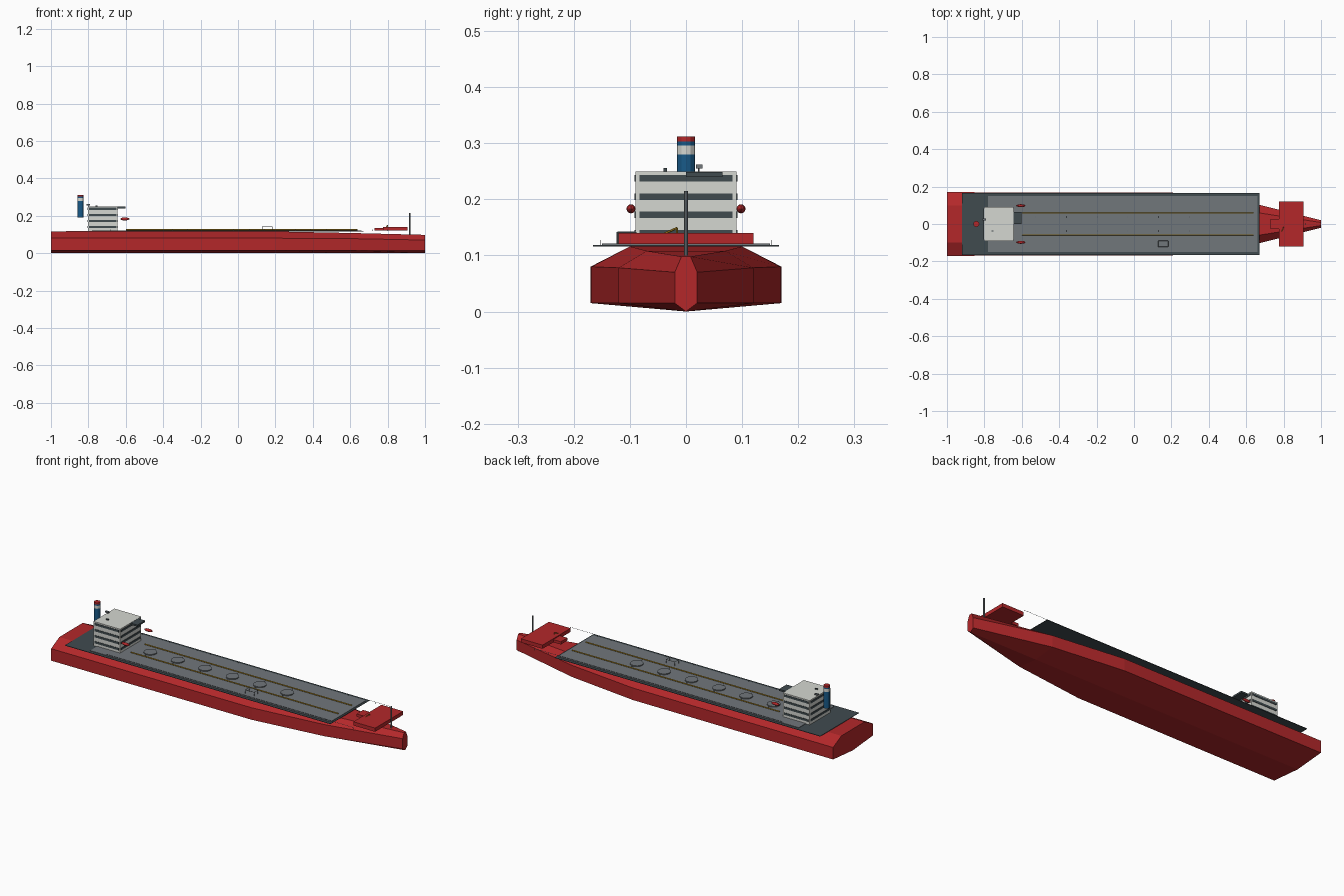
import bpy, bmesh, math
from mathutils import Vector

if "Cube" in bpy.data.objects:
    bpy.data.objects.remove(bpy.data.objects["Cube"])


def material(name, srgb):
    m = bpy.data.materials.new(name)
    m.use_nodes = True
    col = [(c / 255) ** 2.2 for c in srgb] + [1]
    m.diffuse_color = col
    m.node_tree.nodes["Principled BSDF"].inputs["Base Color"].default_value = col
    return m


RED = material("hull red", (178, 44, 46))
DARK = material("dark slate", (66, 76, 80))
GREY = material("deck grey", (112, 118, 122))
WHITE = material("off white", (212, 214, 208))
BLUE = material("funnel blue", (30, 90, 135))
YELLOW = material("pipe yellow", (180, 140, 40))


def finish(name, bm, mat):
    bmesh.ops.recalc_face_normals(bm, faces=bm.faces[:])
    me = bpy.data.meshes.new(name)
    bm.to_mesh(me)
    bm.free()
    me.materials.append(mat)
    ob = bpy.data.objects.new(name, me)
    bpy.context.collection.objects.link(ob)
    return ob


def box(name, mat, x, y, z):
    """Box from (min, max) ranges along each axis."""
    bm = bmesh.new()
    bmesh.ops.create_cube(bm, size=1)
    for v in bm.verts:
        v.co = [r[0] if c < 0 else r[1] for c, r in zip(v.co, (x, y, z))]
    return finish(name, bm, mat)


def rod(name, mat, a, b, r, sides=8):
    """Cylinder between two points."""
    a, b = Vector(a), Vector(b)
    bm = bmesh.new()
    bmesh.ops.create_cone(bm, cap_ends=True, segments=sides, radius1=r,
                          radius2=r, depth=(b - a).length)
    turn = (b - a).to_track_quat("Z", "Y")
    for v in bm.verts:
        v.co = turn @ v.co + (a + b) / 2
    return finish(name, bm, mat)


# Hull: lofted chamfered sections (x, half width, deck half width, shoulder z, top z)
bm = bmesh.new()
rings = []
for x, w, t, s, h in [(-1, .17, .1, .08, .116), (.2, .168, .1, .08, .116),
                      (.6, .12, .07, .078, .108), (1, .02, .008, .07, .098)]:
    half = [(w, .015), (w, s), (t, h)]
    ring = [(0, 0)] + half + [(-y, z) for y, z in reversed(half)]
    rings.append([bm.verts.new((x, y, z)) for y, z in ring])
for a, b in zip(rings, rings[1:]):
    for i in range(len(a)):
        j = (i + 1) % len(a)
        bm.faces.new((a[i], a[j], b[j], b[i]))
bm.faces.new(rings[0])
bm.faces.new(rings[-1])
finish("hull", bm, RED)

# Decks
box("main_deck", DARK, (-.92, .67), (-.166, .166), (.116, .1185))
box("cargo_deck", GREY, (-.78, .66), (-.15, .15), (.1185, .121))

# Tank hatches
for i in range(6):
    x = -.525 + i * .164
    rod(f"tank_hatch_{i + 1}", GREY, (x, 0, .12), (x, 0, .126), .033, 16)
    rod(f"hatch_bar_{i + 1}", GREY, (x, -.042, .123), (x, .042, .123), .002, 6)

# Deck pipes, railings and lifeboats on both sides
for side, s in (("left", 1), ("right", -1)):
    rod(f"cargo_pipe_{side}", YELLOW, (-.6, s * .058, .125), (.64, s * .058, .125), .003)
    rod(f"railing_{side}", GREY, (-.68, s * .152, .127), (.8, s * .152, .127), .0008, 4)
    for i in range(19):
        x = -.68 + i * 1.48 / 18
        rod(f"railing_post_{side}_{i + 1}", GREY, (x, s * .152, .118), (x, s * .152, .127), .0008, 4)
    # Lifeboat: stretched sphere
    bm = bmesh.new()
    bmesh.ops.create_uvsphere(bm, u_segments=12, v_segments=8, radius=1)
    for v in bm.verts:
        v.co = (v.co.x * .025 - .605, v.co.y * .008 + s * .098, v.co.z * .008 + .183)
    finish(f"lifeboat_{side}", bm, RED)

# Manifold frame on the right of the deck
for x in (.13, .182):
    rod("manifold_beam", GREY, (x, -.122, .141), (x, -.09, .141), .0015, 4)
    for y in (-.122, -.09):
        rod("manifold_post", GREY, (x, y, .12), (x, y, .142), .0015, 4)
for y in (-.122, -.09):
    rod("manifold_rail", GREY, (.13, y, .141), (.182, y, .141), .0015, 4)

# Accommodation block with window bands on every side
box("accommodation", WHITE, (-.803, -.643), (-.09, .09), (.118, .25))
for i in range(4):
    z = (.134 + i * .0325, .1455 + i * .0325)
    box(f"window_band_long_{i + 1}", DARK, (-.805, -.641), (-.083, .083), z)
    box(f"window_band_cross_{i + 1}", DARK, (-.796, -.65), (-.092, .092), z)
box("bridge_visor", DARK, (-.66, -.602), (0, .065), (.24, .249))
box("roof_vent", DARK, (-.762, -.75), (-.04, -.034), (.25, .256))
box("roof_radar", GREY, (-.81, -.79), (.018, .029), (.255, .262))
rod("radar_post", GREY, (-.8, .023, .249), (-.8, .023, .256), .0015, 6)

# Funnel in stacked colour rings
for name, mat, z0, z1 in (("lower", BLUE, .19, .28), ("band", WHITE, .28, .296),
                          ("upper", BLUE, .296, .303), ("cap", RED, .303, .312)):
    rod(f"funnel_{name}", mat, (-.843, 0, z0), (-.843, 0, z1), .016, 12)

# Forecastle, winch arm and foremast
box("forecastle", RED, (.775, .905), (-.12, .12), (.12, .14))
box("forecastle_step", RED, (.73, .78), (-.028, .028), (.12, .135))
rod("winch_arm", YELLOW, (.79, -.04, .138), (.8, -.016, .149), .002, 6)
rod("winch_leg", YELLOW, (.8, -.016, .138), (.8, -.016, .149), .0015, 6)
rod("foremast", GREY, (.917, 0, .098), (.917, 0, .215), .004)
